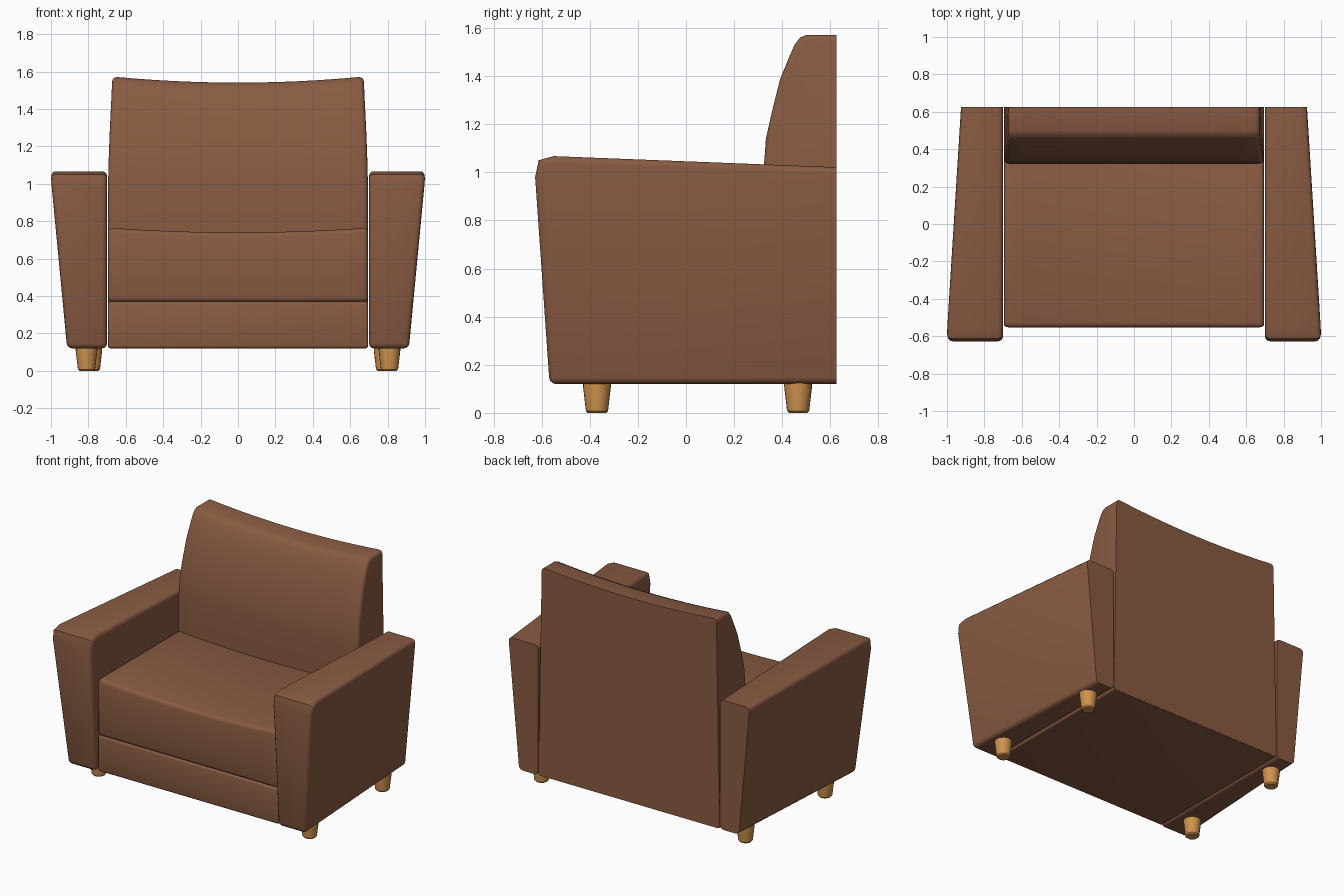
import bpy, bmesh, math

if "Cube" in bpy.data.objects:
    bpy.data.objects.remove(bpy.data.objects["Cube"])

BACK_Y = 0.625
HALF = 0.696


def material(name, rgb):
    m = bpy.data.materials.new(name)
    m.diffuse_color = (*rgb, 1)
    m.use_nodes = True
    m.node_tree.nodes["Principled BSDF"].inputs["Base Color"].default_value = m.diffuse_color
    return m


leather = material("brown leather", (0.25, 0.105, 0.055))
wood = material("light wood", (0.62, 0.29, 0.075))


def finish(bm, name, mat):
    bmesh.ops.recalc_face_normals(bm, faces=bm.faces[:])
    me = bpy.data.meshes.new(name)
    bm.to_mesh(me)
    bm.free()
    me.materials.append(mat)
    ob = bpy.data.objects.new(name, me)
    bpy.context.collection.objects.link(ob)
    bpy.ops.object.select_all(action='DESELECT')
    ob.select_set(True)
    bpy.context.view_layer.objects.active = ob
    bpy.ops.object.shade_smooth_by_angle(angle=math.radians(35))
    return ob


def padded(name, profile, xs, warp, radius):
    """Sweep a (y, z) profile along x, warp it, round the sharp edges except at the back."""
    bm = bmesh.new()
    rings = [[bm.verts.new(warp(x, y, z)) for y, z in profile] for x in xs]
    n = len(profile)
    for a, b in zip(rings, rings[1:]):
        for i in range(n):
            j = (i + 1) % n
            bm.faces.new((a[i], a[j], b[j], b[i]))
    bm.faces.new(rings[0])
    bm.faces.new(rings[-1][::-1])
    bmesh.ops.recalc_face_normals(bm, faces=bm.faces[:])
    edges = [e for e in bm.edges
             if e.calc_face_angle(0) > math.radians(65)
             and not all(v.co.y > BACK_Y - 0.004 for v in e.verts)]
    bmesh.ops.bevel(bm, geom=edges, offset=radius, segments=3, profile=0.5,
                    affect='EDGES', clamp_overlap=True)
    return finish(bm, name, leather)


columns = [HALF * (i / 6 - 1) for i in range(13)]


def sag(x, depth):
    return depth * (1 - (x / HALF) ** 2)


# base
padded("base", [(-0.55, 0.12), (-0.55, 0.37), (0.624, 0.37), (0.624, 0.12)],
       [-HALF, HALF], lambda x, y, z: (x, y, z), 0.015)

# seat cushion with a sagging top
padded("seat_cushion", [(-0.553, 0.368), (-0.553, 0.765), (0.36, 0.765), (0.36, 0.368)],
       columns, lambda x, y, z: (x, y, z - (sag(x, 0.025) if z > 0.5 else 0)), 0.025)


# backrest, narrowing and sagging towards its top
def back_warp(x, y, z):
    t = max(0, (z - 0.95) / 0.62)
    return (x * (1 - 0.035 * t ** 1.5), y, z - sag(x, 0.032) * t)


padded("backrest", [(0.322, 0.125), (0.322, 1.0), (0.332, 1.14), (0.36, 1.265),
                    (0.39, 1.385), (0.42, 1.46), (0.45, 1.53), (0.472, 1.56),
                    (0.50, 1.573), (BACK_Y, 1.573), (BACK_Y, 0.125)],
       columns, back_warp, 0.025)

# armrests, flaring outwards to the top and the front
arm_profile = [(-0.567, 0.12), (-0.627, 0.98), (-0.612, 1.05), (-0.55, 1.067),
               (BACK_Y, 1.021), (BACK_Y, 0.12)]
for side, s in (("left", -1), ("right", 1)):
    def arm_warp(x, y, z, s=s):
        outer = 0.917 + 0.085 * (z - 0.12) / 0.93 - 0.072 * (y + 0.6) / 1.225
        return (s * (outer if x else 0.70), y, z)
    padded(side + "_armrest", arm_profile, [0, 1], arm_warp, 0.027)

    # tapered legs
    for place, x, y in (("front", 0.81, -0.37), ("back", 0.784, 0.466)):
        bm = bmesh.new()
        rings = []
        for r, z in ((0.038, 0), (0.046, 0.008), (0.058, 0.11), (0.058, 0.125)):
            rings.append([bm.verts.new((s * x + r * math.cos(k * math.tau / 20),
                                        y + r * math.sin(k * math.tau / 20), z))
                          for k in range(20)])
        for a, b in zip(rings, rings[1:]):
            for k in range(20):
                m = (k + 1) % 20
                bm.faces.new((a[k], a[m], b[m], b[k]))
        bm.faces.new(rings[0])
        bm.faces.new(rings[-1])
        finish(bm, f"{side}_{place}_leg", wood)
